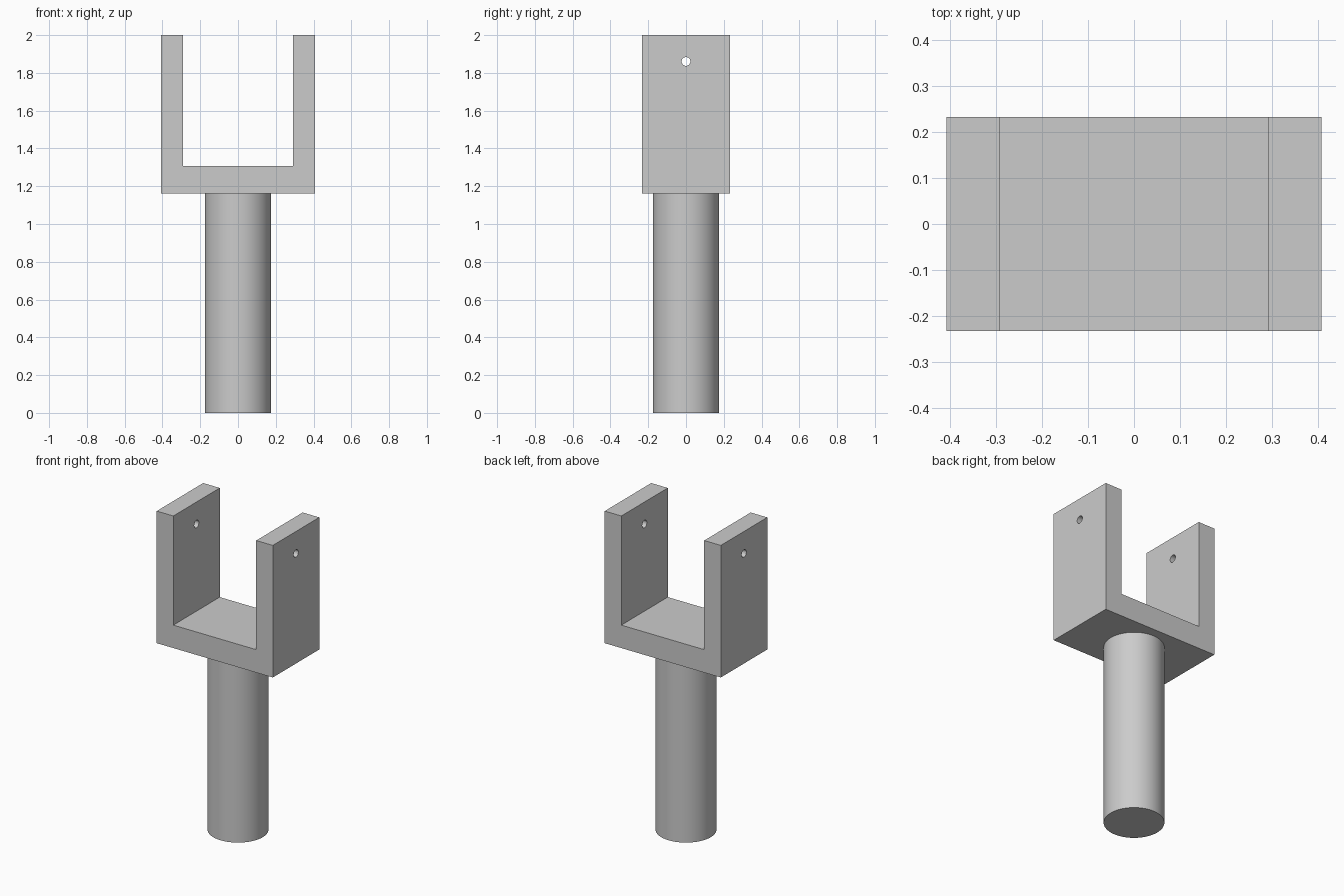
import bpy
import bmesh

if "Cube" in bpy.data.objects:
    bpy.data.objects.remove(bpy.data.objects["Cube"], do_unlink=True)

U = 2 / 172  # one design unit; the whole part is 172 units tall
SHAFT_LENGTH, SHAFT_RADIUS = 100 * U, 15 * U
HALF_WIDTH, HALF_GAP, HALF_DEPTH = 35 * U, 25 * U, 20 * U
FLOOR, TOP = 112.5 * U, 172 * U
HOLE_Z, HOLE_RADIUS = 160 * U, 2 * U

grey = bpy.data.materials.new("plain grey")
grey.use_nodes = True
colour = (0.6, 0.6, 0.6, 1)
grey.diffuse_color = colour
grey.node_tree.nodes["Principled BSDF"].inputs["Base Color"].default_value = colour


def activate(obj):
    bpy.ops.object.select_all(action="DESELECT")
    obj.select_set(True)
    bpy.context.view_layer.objects.active = obj


def smooth(obj):
    activate(obj)
    bpy.ops.object.shade_smooth_by_angle(angle=0.6)


# Round shaft
bpy.ops.mesh.primitive_cylinder_add(
    vertices=96, radius=SHAFT_RADIUS, depth=SHAFT_LENGTH,
    location=(0, 0, SHAFT_LENGTH / 2))
shaft = bpy.context.object
shaft.name = "shaft"
shaft.data.materials.append(grey)
smooth(shaft)

# U-shaped fork, extruded from its front profile
half = [(HALF_WIDTH, SHAFT_LENGTH), (HALF_WIDTH, TOP), (HALF_GAP, TOP), (HALF_GAP, FLOOR)]
profile = half + [(-x, z) for x, z in reversed(half)]
bm = bmesh.new()
face = bm.faces.new([bm.verts.new((x, -HALF_DEPTH, z)) for x, z in profile])
extruded = bmesh.ops.extrude_face_region(bm, geom=[face])
moved = [v for v in extruded["geom"] if isinstance(v, bmesh.types.BMVert)]
bmesh.ops.translate(bm, verts=moved, vec=(0, 2 * HALF_DEPTH, 0))
bmesh.ops.recalc_face_normals(bm, faces=bm.faces)
mesh = bpy.data.meshes.new("fork")
bm.to_mesh(mesh)
bm.free()
mesh.materials.append(grey)
fork = bpy.data.objects.new("fork", mesh)
bpy.context.collection.objects.link(fork)

# Pin hole through both arms
bpy.ops.mesh.primitive_cylinder_add(
    vertices=32, radius=HOLE_RADIUS, depth=3 * HALF_WIDTH,
    location=(0, 0, HOLE_Z), rotation=(0, 1.570796, 0))
cutter = bpy.context.object
cutter.name = "pin_hole_cutter"
cutter.data.materials.append(grey)
hole = fork.modifiers.new("pin hole", "BOOLEAN")
hole.operation = "DIFFERENCE"
hole.solver = "EXACT"
hole.object = cutter
activate(fork)
bpy.ops.object.modifier_apply(modifier=hole.name)
bpy.data.objects.remove(cutter, do_unlink=True)
smooth(fork)
